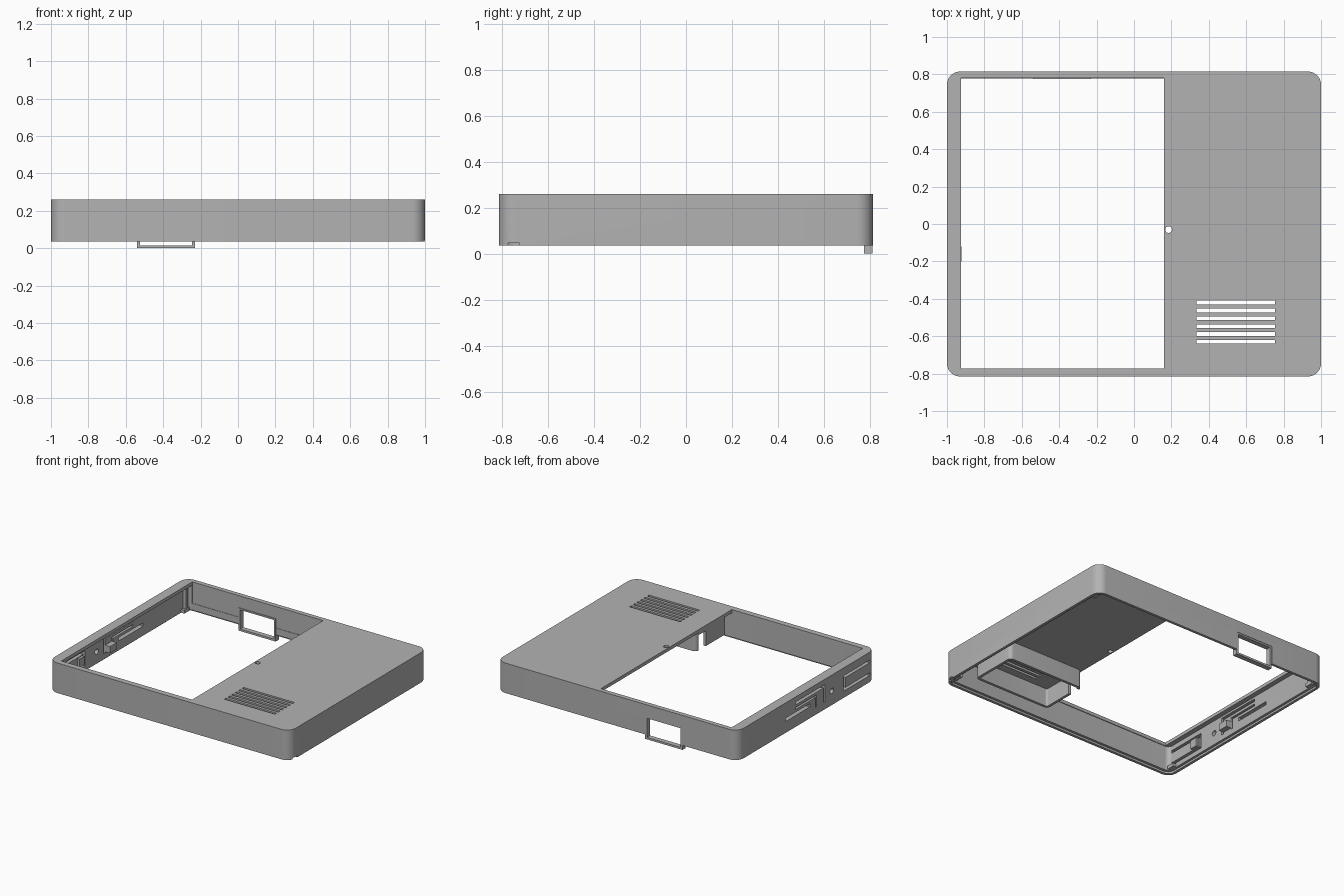
import bpy, bmesh, math
from mathutils import Vector

cube = bpy.data.objects.get("Cube")
if cube:
    bpy.data.objects.remove(cube, do_unlink=True)

grey = bpy.data.materials.new("mid grey plastic")
grey.use_nodes = True
COLOUR = (0.45, 0.45, 0.45, 1)
grey.diffuse_color = COLOUR
grey.node_tree.nodes["Principled BSDF"].inputs["Base Color"].default_value = COLOUR


def prism(name, outline, axis, lo, hi):
    """Extrude a flat outline along axis 0 (x, outline in y-z) or 2 (z, outline in x-y)."""
    bm = bmesh.new()
    place = (lambda a, b: (lo, a, b)) if axis == 0 else (lambda a, b: (a, b, lo))
    face = bm.faces.new([bm.verts.new(place(a, b)) for a, b in outline])
    ext = bmesh.ops.extrude_face_region(bm, geom=[face])
    shift = Vector((0, 0, 0))
    shift[axis] = hi - lo
    bmesh.ops.translate(bm, vec=shift,
                        verts=[v for v in ext["geom"] if isinstance(v, bmesh.types.BMVert)])
    bmesh.ops.recalc_face_normals(bm, faces=bm.faces)
    mesh = bpy.data.meshes.new(name)
    bm.to_mesh(mesh)
    bm.free()
    mesh.materials.append(grey)
    ob = bpy.data.objects.new(name, mesh)
    bpy.context.collection.objects.link(ob)
    return ob


def rounded(a0, a1, b0, b1, r, steps=8):
    """Rectangle outline with rounded corners."""
    pts = []
    corners = [(a1 - r, b1 - r), (a0 + r, b1 - r), (a0 + r, b0 + r), (a1 - r, b0 + r)]
    for k, (ca, cb) in enumerate(corners):
        for i in range(steps + 1):
            t = math.pi / 2 * (k + i / steps)
            pts.append((ca + r * math.cos(t), cb + r * math.sin(t)))
    return pts


def circle(a, b, r, n=24):
    return [(a + r * math.cos(math.tau * i / n), b + r * math.sin(math.tau * i / n))
            for i in range(n)]


def box(name, x0, x1, y0, y1, z0, z1):
    return prism(name, [(x0, y0), (x1, y0), (x1, y1), (x0, y1)], 2, z0, z1)


def combine(target, other, operation="DIFFERENCE"):
    mod = target.modifiers.new("bool", "BOOLEAN")
    mod.operation, mod.solver, mod.object = operation, "EXACT", other
    bpy.context.view_layer.objects.active = target
    bpy.ops.object.modifier_apply(modifier=mod.name)
    bpy.data.objects.remove(other, do_unlink=True)


BOTTOM, TOP, HY, WALL = 0.035, 0.26, 0.815, 0.038
CEIL = TOP - 0.025

# Hollow case with rounded vertical corners and a stepped lower rim
case = prism("case", rounded(-1, 1, -HY, HY, 0.07), 2, BOTTOM, TOP)
combine(case, prism("cavity", rounded(-1 + WALL, 1 - WALL, -HY + WALL, HY - WALL, 0.035),
                    2, 0, CEIL))
combine(case, prism("rim_step", rounded(-0.98, 0.98, -HY + 0.02, HY - 0.02, 0.05), 2, 0, 0.05))

# Large top opening, panel hole and speaker slots
combine(case, box("opening", -0.925, 0.16, -0.772, 0.78, 0.1, 0.4))
combine(case, prism("pin_hole", circle(0.185, -0.03, 0.018), 2, 0.1, 0.4))
for i in range(6):
    y = -0.42 - 0.042 * i
    combine(case, box("grille_slot", 0.335, 0.755, y - 0.01, y + 0.01, 0.2, 0.4))

# Back port opening
PX0, PX1 = -0.54, -0.23
combine(case, box("port_cut", PX0, PX1, 0.7, 0.9, 0, 0.17))

# Flexing button slots in the side wall: (y0, y1, z0, z1)
side_slots = [
    (-0.75, -0.44, 0.18, 0.2), (-0.75, -0.44, 0.085, 0.105), (-0.46, -0.44, 0.085, 0.2),
    (-0.04, 0.25, 0.12, 0.145),
    (-0.22, 0.13, 0.2, 0.22), (-0.22, -0.2, 0.09, 0.22),
    (-0.12, 0.13, 0.165, 0.18), (-0.12, -0.105, 0.09, 0.18),
]
for y0, y1, z0, z1 in side_slots:
    outline = [(y0, z0), (y1, z0), (y1, z1), (y0, z1)]
    combine(case, prism("side_slot", outline, 0, -1.1, -0.9))
combine(case, prism("side_hole", circle(-0.3, 0.14, 0.02), 0, -1.1, -0.9))

# Pry notch at the lower edge of the opposite wall
combine(case, box("pry_notch", 0.9, 1.1, -0.775, -0.725, 0, 0.047))

# Port frame hanging below the lower rim
frame = box("port_frame", PX0, PX1, 0.775, 0.812, 0, 0.17)
combine(frame, box("frame_cut", PX0 + 0.015, PX1 - 0.015, 0.7, 0.9, 0.015, 0.158))

# Speaker chamber walls under the grille, with a cable gap on the inner side
speaker = prism("speaker_chamber", rounded(0.165, 0.8, -0.72, -0.355, 0.03), 2, 0.1, CEIL + 0.005)
combine(speaker, prism("chamber_cut", rounded(0.185, 0.78, -0.7, -0.375, 0.015), 2, 0, 0.4))
combine(speaker, box("cable_gap", 0.1, 0.25, -0.47, -0.385, 0, CEIL - 0.02))

# Button pad inside the side wall
box("button_pad", -0.965, -0.921, -0.2, -0.12, 0.1, 0.15)
box("tongue_pad", -0.965, -0.945, -0.53, -0.47, 0.11, 0.175)

# Retaining clips in the corners
for sx in (-1, 1):
    for sy in (-1, 1):
        x, y = sorted((sx * 0.965, sx * 0.935)), sorted((sy * 0.7, sy * 0.76))
        box("corner_clip", *x, *y, 0.05, 0.075)
box("corner_post", -0.965, -0.935, 0.72, 0.74, 0.06, CEIL + 0.002)

# Smooth rounded corners, keep edges sharp
for ob in bpy.context.collection.objects:
    if ob.type == "MESH":
        bpy.ops.object.select_all(action="DESELECT")
        ob.select_set(True)
        bpy.context.view_layer.objects.active = ob
        bpy.ops.object.shade_smooth_by_angle(angle=math.radians(30))
